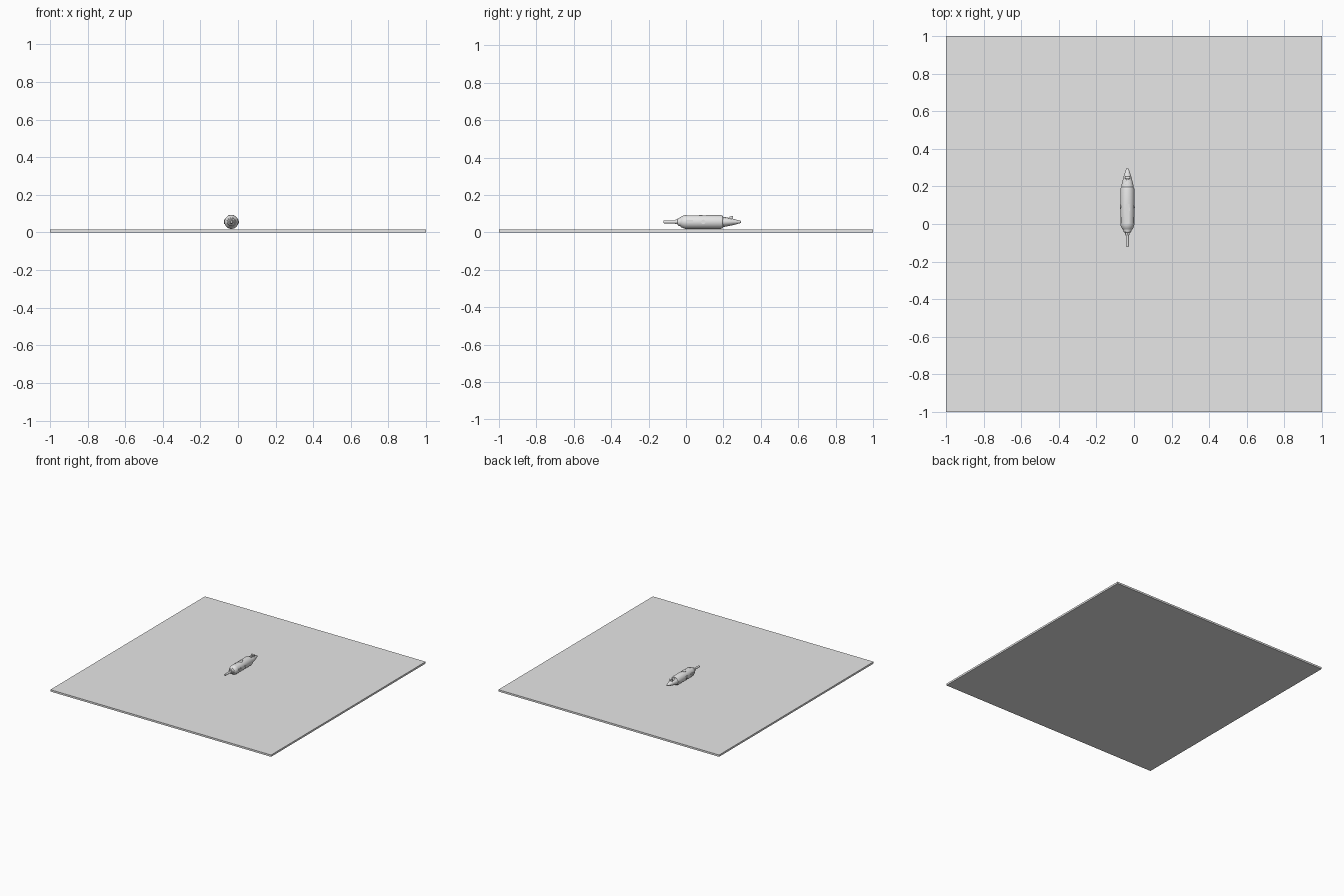
import bpy, bmesh, math
from mathutils import Matrix, Vector

cube = bpy.data.objects.get("Cube")
if cube:
    bpy.data.objects.remove(cube, do_unlink=True)

AX, AZ = -0.035, 0.056   # long axis of the tool

grey = bpy.data.materials.new("light grey")
grey.use_nodes = True
grey.diffuse_color = (0.8, 0.8, 0.8, 1)
grey.node_tree.nodes["Principled BSDF"].inputs["Base Color"].default_value = (0.8, 0.8, 0.8, 1)


def finish(name, bm, smooth=False):
    bmesh.ops.recalc_face_normals(bm, faces=bm.faces)
    mesh = bpy.data.meshes.new(name)
    bm.to_mesh(mesh)
    bm.free()
    ob = bpy.data.objects.new(name, mesh)
    bpy.context.collection.objects.link(ob)
    mesh.materials.append(grey)
    if smooth:
        bpy.ops.object.select_all(action='DESELECT')
        ob.select_set(True)
        bpy.context.view_layer.objects.active = ob
        bpy.ops.object.shade_smooth_by_angle(angle=math.radians(30))
    return ob


def turned(name, profile, squash=1.0, sides=40):
    """Capped solid turned about the tool axis from (y, radius) pairs."""
    bm = bmesh.new()
    rings = []
    for y, r in profile:
        angles = [math.tau * i / sides for i in range(sides)]
        rings.append([bm.verts.new((AX + r * math.cos(a), y, AZ + squash * r * math.sin(a)))
                      for a in angles])
    for a, b in zip(rings, rings[1:]):
        for i in range(sides):
            j = (i + 1) % sides
            bm.faces.new((a[i], a[j], b[j], b[i]))
    bm.faces.new(rings[0])
    bm.faces.new(rings[-1])
    return finish(name, bm, True)


def box(name, centre, size, bevel=0.0):
    bm = bmesh.new()
    bmesh.ops.create_cube(bm, size=1, matrix=Matrix.LocRotScale(Vector(centre), None, Vector(size)))
    if bevel:
        bmesh.ops.bevel(bm, geom=bm.edges[:], offset=bevel, segments=2, affect='EDGES')
    return finish(name, bm)


def disc(name, centre, radius, depth, axis):
    bm = bmesh.new()
    turn = Vector((0, 0, 1)).rotation_difference(Vector(axis))
    bmesh.ops.create_cone(bm, cap_ends=True, segments=24, radius1=radius, radius2=radius,
                          depth=depth, matrix=Matrix.LocRotScale(Vector(centre), turn, None))
    return finish(name, bm, True)


def cut(target, cutter):
    cutter.hide_render = True
    cutter.hide_viewport = True
    cutter.display_type = 'WIRE'
    mod = target.modifiers.new(cutter.name, 'BOOLEAN')
    mod.operation = 'DIFFERENCE'
    mod.solver = 'EXACT'
    mod.object = cutter


# Flat base slab
box("base_slab", (0, 0, 0.0075), (2, 2, 0.015))

# Turned tool parts, front to back
body = turned("body", [(-0.03, 0.024), (-0.025, 0.029), (-0.008, 0.036), (0.0, 0.037),
                       (0.185, 0.037), (0.193, 0.035), (0.197, 0.031)])
turned("nose_collar", [(-0.046, 0.015), (-0.043, 0.019), (-0.032, 0.023), (-0.025, 0.023)])
turned("collet_nut", [(-0.06, 0.009), (-0.055, 0.012), (-0.04, 0.012)], sides=12)
turned("shaft", [(-0.12, 0.006), (-0.117, 0.008), (-0.04, 0.008)], sides=20)
turned("tail", [(0.19, 0.033), (0.205, 0.032), (0.25, 0.021), (0.288, 0.009), (0.295, 0.006)],
       squash=0.82)

# Cooling slots and brush caps on both sides
for side, label in ((1, "left"), (-1, "right")):
    cut(body, box("slot_cutter_" + label, (AX + side * 0.036, 0.02, AZ + 0.004),
                  (0.012, 0.036, 0.014)))
    disc("brush_cap_" + label, (AX + side * 0.036, 0.092, AZ), 0.012, 0.005, (1, 0, 0))
    disc("cap_centre_" + label, (AX + side * 0.039, 0.092, AZ), 0.006, 0.003, (1, 0, 0))

# Recessed switch plate with slider
cut(body, box("switch_cutter", (AX, 0.055, AZ + 0.039), (0.022, 0.105, 0.01)))
box("switch_slider", (AX, 0.078, AZ + 0.034), (0.03, 0.018, 0.006), 0.001)

# Ridges and hanging hook on the tail
for i in range(3):
    y = 0.21 + i * 0.016
    for side in (-1, 1):
        box("tail_ridge", (AX + side * 0.009, y, AZ + 0.024 - i * 0.004),
            (0.01, 0.007, 0.006), 0.001)
box("hook_stem", (AX, 0.238, AZ + 0.021), (0.01, 0.012, 0.016), 0.001)
disc("hook_knob", (AX, 0.245, AZ + 0.026), 0.007, 0.026, (1, 0, 0))
